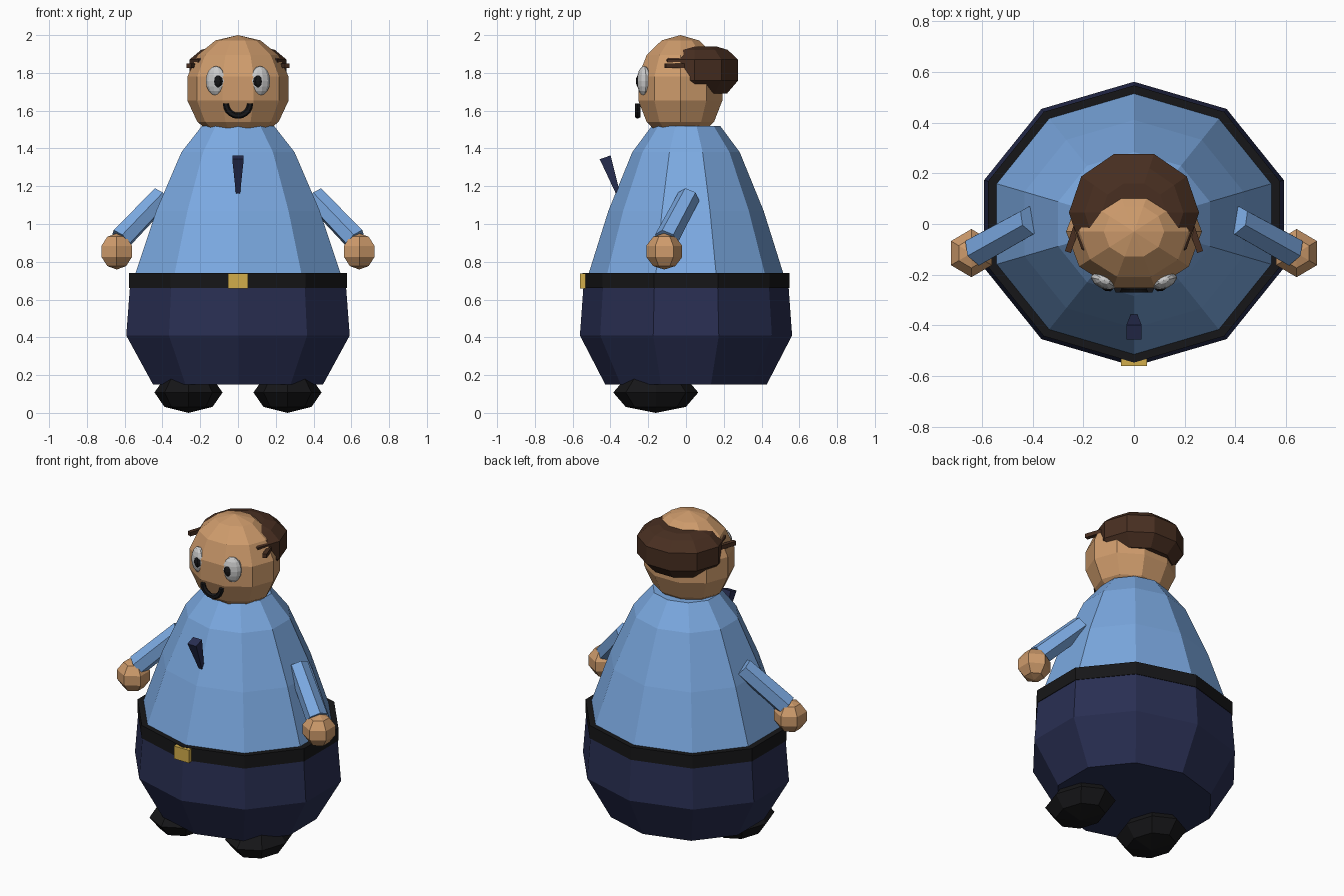
import bpy, bmesh, math
from mathutils import Vector, Matrix

if "Cube" in bpy.data.objects:
    bpy.data.objects.remove(bpy.data.objects["Cube"])


def material(name, rgb):
    m = bpy.data.materials.new(name)
    m.diffuse_color = (*rgb, 1)
    m.use_nodes = True
    m.node_tree.nodes["Principled BSDF"].inputs["Base Color"].default_value = m.diffuse_color
    return m


SKIN = material("skin", (0.62, 0.33, 0.15))
SHIRT = material("light_blue", (0.20, 0.40, 0.76))
NAVY = material("navy", (0.022, 0.028, 0.085))
BLACK = material("black", (0.008, 0.008, 0.009))
GOLD = material("gold", (0.65, 0.42, 0.07))
HAIR = material("brown", (0.065, 0.028, 0.015))
WHITE = material("white", (0.8, 0.8, 0.8))


def add(name, bm, mat):
    bmesh.ops.recalc_face_normals(bm, faces=bm.faces)
    me = bpy.data.meshes.new(name)
    bm.to_mesh(me)
    bm.free()
    me.materials.append(mat)
    ob = bpy.data.objects.new(name, me)
    bpy.context.collection.objects.link(ob)
    return ob


def lathe(name, profile, mat, rx=1, ry=1, y=0, phase=90, sides=10):
    """Stack of polygon rings from (radius, z) pairs, capped at both ends."""
    bm = bmesh.new()
    rings = []
    for r, z in profile:
        angles = [math.radians(phase) + math.tau * i / sides for i in range(sides)]
        rings.append([bm.verts.new((r * rx * math.cos(a), y + r * ry * math.sin(a), z)) for a in angles])
    for a, b in zip(rings, rings[1:]):
        for i in range(sides):
            j = (i + 1) % sides
            bm.faces.new((a[i], a[j], b[j], b[i]))
    bm.faces.new(rings[0])
    bm.faces.new(rings[-1])
    return add(name, bm, mat)


def ball(name, loc, radii, mat, seg=10, rings=7, turn=0.0, yaw=0.0):
    bm = bmesh.new()
    bmesh.ops.create_uvsphere(bm, u_segments=seg, v_segments=rings, radius=1)
    m = (Matrix.Translation(loc) @ Matrix.Rotation(math.radians(yaw), 4, 'Z')
         @ Matrix.Diagonal((*radii, 1)) @ Matrix.Rotation(math.radians(turn), 4, 'Z'))
    bm.transform(m)
    return add(name, bm, mat)


def box(name, loc, size, mat, yaw=0.0):
    bm = bmesh.new()
    bmesh.ops.create_cube(bm, size=1)
    bm.transform(Matrix.Translation(loc) @ Matrix.Rotation(math.radians(yaw), 4, 'Z')
                 @ Matrix.Diagonal((*size, 1)))
    return add(name, bm, mat)


def rod(name, a, b, r1, r2, mat, seg, turn=0.0):
    a, b = Vector(a), Vector(b)
    d = b - a
    bm = bmesh.new()
    bmesh.ops.create_cone(bm, cap_ends=True, segments=seg, radius1=r1, radius2=r2, depth=d.length)
    bm.transform(Matrix.Translation((a + b) / 2) @ d.to_track_quat('Z', 'Y').to_matrix().to_4x4()
                 @ Matrix.Rotation(math.radians(turn), 4, 'Z'))
    return add(name, bm, mat)


# Ten-sided body
RATIO = 0.903
lathe("trousers", [(0.473, 0.15), (0.622, 0.41), (0.602, 0.66), (0.60, 0.70)], NAVY, ry=RATIO)
lathe("belt", [(0.606, 0.66), (0.606, 0.74)], BLACK, ry=RATIO)
lathe("shirt", [(0.585, 0.68), (0.57, 0.74), (0.455, 1.07), (0.315, 1.38), (0.20, 1.52)], SHIRT, ry=RATIO)
box("belt_buckle", (0, -0.543, 0.698), (0.104, 0.035, 0.08), GOLD)

# Tie, a tapered bar leaning out of the chest
rod("tie", (0, -0.428, 1.353), (0, -0.338, 1.10), 0.043, 0.006, NAVY, 4, 45)

# Head and hair band round the back
ball("head", (0, -0.03, 1.717), (0.275, 0.24, 0.283), SKIN, turn=90)
lathe("hair", [(0.6, 1.69), (0.75, 1.692), (1, 1.76), (1, 1.87), (0.76, 1.922), (0.5, 1.94)],
      HAIR, rx=0.257, ry=0.243, y=0.045, phase=0)

# Mouth, a half ring
bm = bmesh.new()
path, tube = 10, 6
loops = []
for i in range(path + 1):
    a = math.pi + math.pi * i / path
    loops.append([])
    for k in range(tube):
        t = math.tau * k / tube
        r = 0.064 + 0.016 * math.cos(t)
        loops[-1].append(bm.verts.new((r * math.cos(a), -0.256 + 0.016 * math.sin(t), 1.637 + r * math.sin(a))))
for a, b in zip(loops, loops[1:]):
    for k in range(tube):
        j = (k + 1) % tube
        bm.faces.new((a[k], a[j], b[j], b[k]))
bm.faces.new(loops[0])
bm.faces.new(loops[-1])
add("mouth", bm, BLACK)

# Paired parts
for side, s in (("left", 1), ("right", -1)):
    ball(side + "_eye", (s * 0.117, -0.222, 1.758), (0.056, 0.034, 0.078), WHITE, 10, 8, yaw=s * 22)
    ball(side + "_pupil", (s * 0.107, -0.245, 1.756), (0.029, 0.02, 0.037), BLACK, 8, 6, yaw=s * 22)
    box(side + "_sideburn", (s * 0.235, -0.035, 1.838), (0.025, 0.16, 0.025), HAIR, yaw=s * 19)
    rod(side + "_arm", (s * 0.405, 0.015, 1.145), (s * 0.62, -0.105, 0.92), 0.06, 0.064, SHIRT, 6)
    ball(side + "_hand", (s * 0.642, -0.115, 0.855), (0.098, 0.1, 0.096), SKIN, 6, 5)
    ball(side + "_shoe", (s * 0.262, -0.16, 0.108), (0.18, 0.225, 0.108), BLACK, 8, 4)
